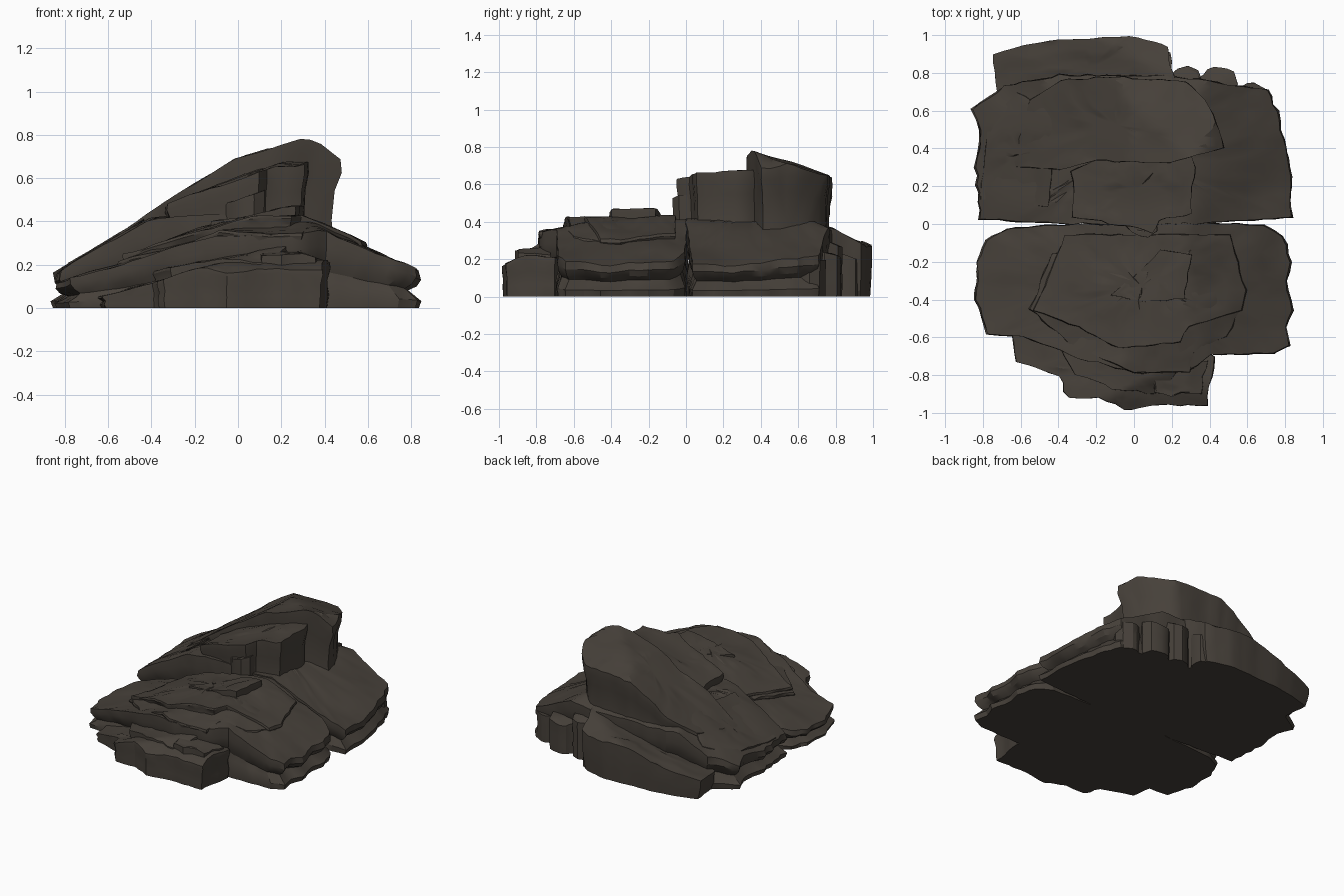
import bpy, bmesh, math, random
from mathutils import Vector, noise

if "Cube" in bpy.data.objects:
    bpy.data.objects.remove(bpy.data.objects["Cube"])

random.seed(4)
rock = bpy.data.materials.new("dark_brown_rock")
rock.diffuse_color = (0.062, 0.052, 0.042, 1)
rock.use_nodes = True
rock.node_tree.nodes["Principled BSDF"].inputs["Base Color"].default_value = rock.diffuse_color

# wall shapes: (outline scale, height fraction) from rim to foot
LEDGE = [(1.0, .8), (.975, .62), (.93, .5), (.96, .36), (1.0, .2), (.985, 0)]
CLIFF = [(1.0, .88), (.97, .6), (.98, .3), (.96, 0)]
TAPER = [(.99, .7), (.97, .35), (.93, 0)]


def densify(points, step=.05):
    out = []
    for i, p in enumerate(points):
        a, b = Vector(p), Vector(points[(i + 1) % len(points)])
        n = max(1, round((b - a).length / step))
        out += [a.lerp(b, k / n) for k in range(n)]
    return out


def slab(name, outline, planes, foot=0.0, wall=CLIFF, rough=.014, thick=None):
    """Rock layer: star-shaped outline, top is the lowest of z = a + b*x + c*y."""
    pts = densify(outline)
    mid = sum(pts, Vector((0, 0))) / len(pts)
    pts = [p - (p - mid).normalized() * random.uniform(0, rough) for p in pts]
    seed = random.uniform(0, 50)

    def top(p):
        z = min(a + b * p.x + c * p.y for a, b, c in planes)
        n = noise.noise(Vector((p.x * 5, p.y * 5, seed)))
        # broken bedding steps plus a gentle swell
        step = .012 * math.floor(3 * noise.noise(Vector((p.x * 3, p.y * 3, seed + 9))))
        return max(z + .012 * n + step * .6, foot + .03)

    bm = bmesh.new()
    rings = []
    for s in (.12, .25, .4, .55, .7, .82, .92, .985):
        ring = []
        for p in pts:
            q = mid + (p - mid) * s
            ring.append(bm.verts.new((q.x, q.y, top(q))))
        rings.append(ring)
    for s, f in wall:
        ring = []
        for p in pts:
            t = top(p)
            low = max(foot, t - thick) if thick else foot
            n = noise.noise(Vector((p.x * 9, p.y * 9, f * 2 + seed)))
            k = s - .035 * abs(n) * (f > 0)
            q = mid + (p - mid) * k
            ring.append(bm.verts.new((q.x, q.y, low + (t - low) * f)))
        rings.append(ring)
    n = len(pts)
    for a, b in zip(rings, rings[1:]):
        for i in range(n):
            j = (i + 1) % n
            bm.faces.new((a[i], b[i], b[j], a[j]))
    hub = bm.verts.new((mid.x, mid.y, top(mid)))
    for i in range(n):
        bm.faces.new((hub, rings[0][i], rings[0][(i + 1) % n]))
    bm.faces.new(rings[-1])
    bmesh.ops.triangulate(bm, faces=bm.faces[:])
    bmesh.ops.recalc_face_normals(bm, faces=bm.faces[:])
    me = bpy.data.meshes.new(name)
    bm.to_mesh(me)
    bm.free()
    me.materials.append(rock)
    ob = bpy.data.objects.new(name, me)
    bpy.context.collection.objects.link(ob)
    bpy.ops.object.select_all(action='DESELECT')
    ob.select_set(True)
    bpy.context.view_layer.objects.active = ob
    bpy.ops.object.shade_smooth_by_angle(angle=math.radians(28))
    return ob


# broad front half, roof-shaped
slab("front_base",
     [(-.68, -.02), (0, .04), (.7, 0), (.8, -.06), (.85, -.2), (.82, -.3), (.86, -.46),
      (.82, -.55), (.84, -.65), (.75, -.69), (.42, -.7), (.3, -.79), (0, -.8),
      (-.3, -.72), (-.6, -.6), (-.8, -.59), (-.85, -.4), (-.85, -.2), (-.8, -.08)],
     [(.37, .31, 0), (.53, -.43, 0), (.5, 0, .2), (.41, 0, 0)], wall=LEDGE)

# broad back half
slab("back_base",
     [(-.83, .02), (-.33, -.01), (.33, -.01), (.85, .03), (.85, .2), (.82, .4), (.77, .6),
      (.73, .72), (.5, .75), (.2, .8), (-.4, .8), (-.7, .74), (-.87, .61), (-.83, .5),
      (-.85, .3)],
     [(.655, .585, 0), (.55, -.46, 0), (.65, 0, -.36), (.42, 0, 0)], wall=LEDGE)

# sloping shelf along the back
slab("back_shelf",
     [(-.74, .7), (-.76, .9), (-.6, .95), (-.4, .98), (-.02, 1.0), (.12, .97), (.19, .94),
      (.2, .85), (.25, .7), (-.3, .62)],
     [(.31, .24, 0), (.72, 0, -.46), (.36, 0, 0)], wall=TAPER, rough=.008)

# rounded boulders at the back right
for i, (x, y, r, h) in enumerate([(.27, .76, .1, .3), (.44, .74, .12, .24),
                                  (.62, .66, .11, .2), (.13, .86, .09, .27)]):
    ring = [(x + r * math.cos(a * math.tau / 9), y + .9 * r * math.sin(a * math.tau / 9))
            for a in range(9)]
    slab(f"back_boulder_{i + 1}", ring, [(h, 0, 0), (h + .3, 0, -.4)], rough=.02)

# broken toe at the front, in three steps
slab("front_toe",
     [(-.66, -.58), (-.63, -.73), (-.42, -.81), (-.36, -.93), (-.2, -.94), (-.1, -.98),
      (0, -1.0), (.15, -.97), (.41, -.97), (.44, -.7), (.3, -.6)],
     [(.23, .27, 0), (.56, 0, .4), (.21, 0, 0)], wall=CLIFF, rough=.025)
slab("front_toe_step",
     [(-.4, -.65), (-.32, -.8), (-.12, -.88), (.12, -.91), (.2, -.88), (.26, -.7)],
     [(.25, .2, 0), (.65, 0, .47)], foot=.08, rough=.02)
slab("front_toe_block",
     [(.06, -.7), (.1, -.9), (.2, -.92), (.36, -.9), (.4, -.72)],
     [(.26, 0, 0), (.36, -.35, 0)], foot=.05, rough=.02)

# stacked bedding slabs on the front half
slab("front_lower_slab",
     [(-.56, -.45), (-.35, -.64), (0, -.8), (.3, -.79), (.33, -.68), (.5, -.6), (.6, -.4),
      (.45, -.15), (-.45, -.15)],
     [(.38, .3, 0), (.52, -.4, 0), (.46, 0, .14)], foot=.1, thick=.1, rough=.01)
slab("front_crest_slab",
     [(-.54, -.46), (-.3, -.55), (-.08, -.67), (.25, -.63), (.3, -.55), (.58, -.46),
      (.6, -.35), (.52, -.05), (-.38, -.05), (-.43, -.2)],
     [(.41, .3, 0), (.555, -.43, 0), (.435, 0, 0)], foot=.1, thick=.1, rough=.01)
slab("front_cap_slab",
     [(-.13, -.38), (.06, -.42), (.27, -.4), (.31, -.16), (.14, -.13), (.02, -.25)],
     [(.42, .22, 0), (.472, 0, 0)], foot=.3, rough=.01)
slab("saddle_rock", [(-.1, .04), (-.02, -.05), (.08, -.08), (.13, -.04), (.13, .05)],
     [(.5, .3, 0)], foot=.3, rough=.01)

# upper cliff block and the overhanging peak
slab("summit_front",
     [(-.34, .03), (-.34, .28), (-.1, .4), (.3, .42), (.33, .3), (.32, .05), (.14, .01),
      (.1, -.06), (.02, -.03)],
     [(.605, .38, 0), (.675, 0, 0)], foot=.25, wall=[(1, .88), (.95, .7), (.93, .4), (.98, 0)],
     rough=.02)
slab("summit_peak",
     [(-.66, .3), (-.4, .28), (-.2, .33), (0, .32), (.2, .32), (.49, .4), (.47, .5),
      (.39, .66), (.29, .76), (-.1, .79), (-.4, .77), (-.56, .66)],
     [(.7, .65, 0), (.695, .3, 0), (.9, 0, -.33), (1.06, -.78, 0)], foot=.22,
     wall=[(1, .88), (.95, .7), (.93, .4), (.95, 0)], rough=.012)

# thin weathered plate on the left shoulder of the back half
slab("left_shoulder_plate",
     [(-.82, .12), (-.45, .08), (-.4, .6), (-.62, .7), (-.78, .55)],
     [(.67, .585, 0), (.69, .585, -.05)], foot=.05, thick=.06, rough=.01)
